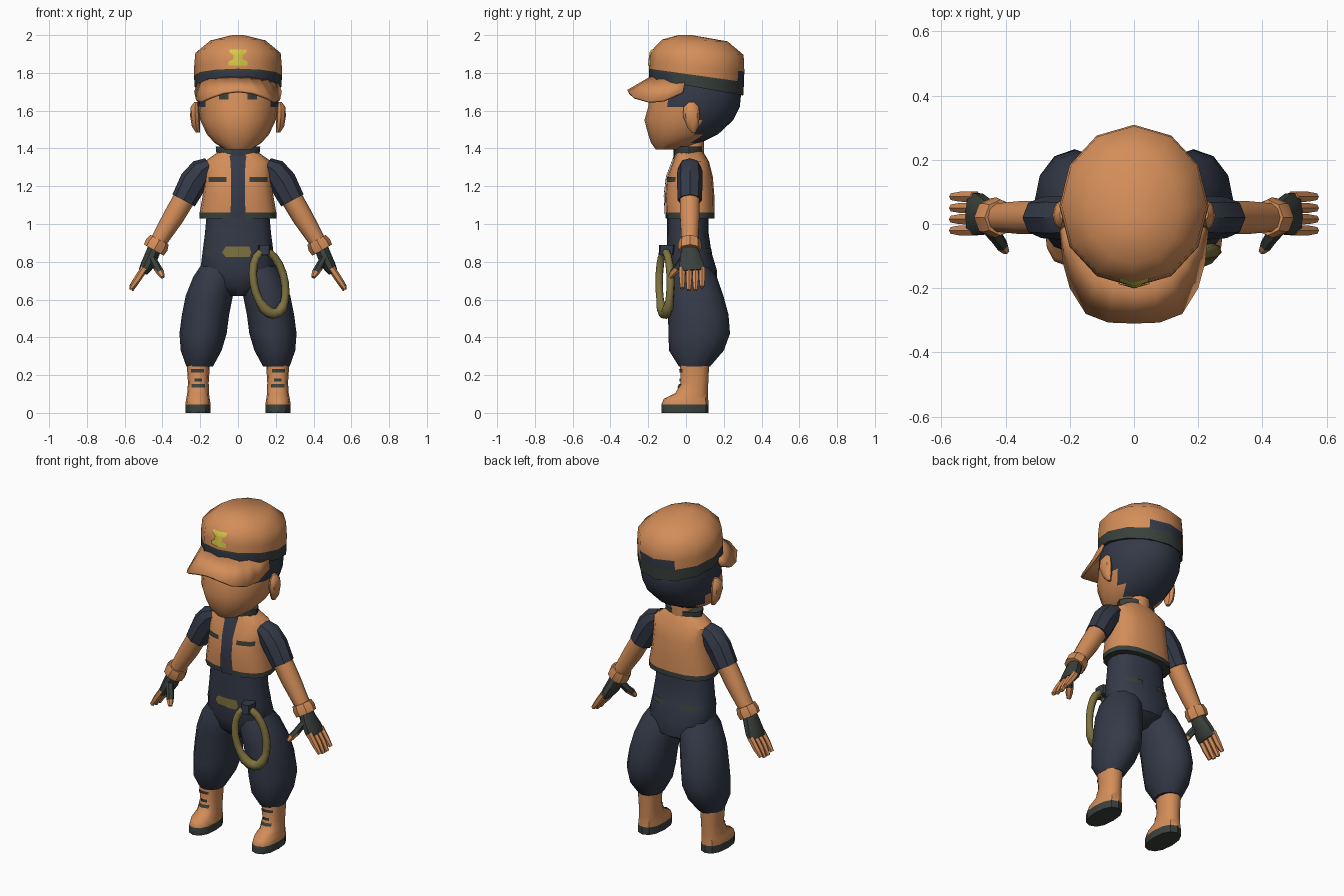
import bpy, bmesh
from math import sin, cos, pi, radians
from mathutils import Vector
from mathutils.bvhtree import BVHTree

if "Cube" in bpy.data.objects:
    bpy.data.objects.remove(bpy.data.objects["Cube"])

# Flat colours
COLOURS = {"tan": (0.66, 0.27, 0.10), "navy": (0.035, 0.042, 0.065),
           "dark_green": (0.042, 0.052, 0.045), "olive": (0.21, 0.17, 0.05),
           "yellow": (0.68, 0.58, 0.06)}
MATS = []
for label, rgb in COLOURS.items():
    m = bpy.data.materials.new(label)
    m.use_nodes = True
    m.diffuse_color = (*rgb, 1)
    m.node_tree.nodes["Principled BSDF"].inputs["Base Color"].default_value = (*rgb, 1)
    MATS.append(m)
TAN, NAVY, GREEN, OLIVE, YELLOW = range(5)


def finish(name, bm, colour, angle=40):
    """Colour is an index, or a rule that takes a face centre."""
    for f in bm.faces:
        f.material_index = colour(f.calc_center_median()) if callable(colour) else colour
    mesh = bpy.data.meshes.new(name)
    bm.to_mesh(mesh)
    bm.free()
    for m in MATS:
        mesh.materials.append(m)
    mesh.shade_smooth()
    mesh.set_sharp_from_angle(angle=radians(angle))
    obj = bpy.data.objects.new(name, mesh)
    bpy.context.collection.objects.link(obj)
    return obj


def loft(name, rings, colour, n=12, p=1.0, flat=True, side=1, angle=40):
    """Rings are (x, y, z, rx, ry[, slope]); flat keeps them level, else they follow the path."""
    bm = bmesh.new()
    centres = [Vector(r[:3]) for r in rings]
    loops = []
    for i, r in enumerate(rings):
        t = Vector((0, 0, 1))
        if not flat:
            t = (centres[min(i + 1, len(rings) - 1)] - centres[max(i - 1, 0)]).normalized()
        u = Vector((0, 1, 0)).cross(t).normalized()
        v = t.cross(u)
        slope = r[5] if len(r) > 5 else 0
        loop = []
        for k in range(n):
            c, s = cos(2 * pi * k / n), sin(2 * pi * k / n)
            a = abs(c) ** p * (1 if c > 0 else -1)
            b = abs(s) ** p * (1 if s > 0 else -1)
            co = centres[i] + u * r[3] * a + v * r[4] * b
            co.z += slope * r[4] * b
            loop.append(bm.verts.new((co.x * side, co.y, co.z)))
        loops.append(loop)
    for a, b in zip(loops, loops[1:]):
        for k in range(n):
            bm.faces.new((a[k], a[(k + 1) % n], b[(k + 1) % n], b[k]))
    bm.faces.new(loops[0])
    bm.faces.new(loops[-1])
    bmesh.ops.recalc_face_normals(bm, faces=bm.faces)
    return finish(name, bm, colour, angle)


def body(name, rows, colour, **kw):
    """Loft from rows of (z, half width, front y, back y[, slope])."""
    return loft(name, [(0, (f + b) / 2, z, w, (b - f) / 2, *s) for z, w, f, b, *s in rows],
                colour, **kw)


def patch(name, target, rows, colour, back=False, cols=6):
    """Thin painted sheet laid on a surface; rows are (z, x0, x1)."""
    tree = BVHTree.FromPolygons([v.co for v in target.data.vertices],
                                [list(p.vertices) for p in target.data.polygons])
    d = 1 if back else -1
    bm = bmesh.new()
    grid = []
    for z, x0, x1 in rows:
        line = []
        for k in range(cols + 1):
            x = x0 + (x1 - x0) * k / cols
            hit = tree.ray_cast(Vector((x, d * 2, z)), Vector((0, -d, 0)))[0]
            line.append(bm.verts.new((x, (hit.y if hit else 0) + d * 0.006, z)))
        grid.append(line)
    for a, b in zip(grid, grid[1:]):
        for k in range(cols):
            f = bm.faces.new((a[k], a[k + 1], b[k + 1], b[k]))
            if back:
                f.normal_flip()
    return finish(name, bm, colour)


# Head with hair at the back
def hair_rule(c):
    hair = c.y > -0.07 if c.z > 1.62 else c.y > 0.05 and c.z > 1.43
    return NAVY if hair else TAN

head = body("head", [(1.395, .07, -.16, -.02), (1.43, .125, -.185, .08), (1.475, .165, -.2, .17),
                     (1.55, .2, -.22, .25), (1.62, .212, -.2, .285), (1.69, .216, -.19, .292),
                     (1.78, .2, -.17, .27)], hair_rule, n=20)
loft("neck", [(0, .04, 1.35, .065, .055), (0, .04, 1.47, .065, .055)], TAN)

# Cap with band and rear opening
def cap_rule(c):
    line = c.z + 0.15 * (c.y - 0.055)
    if line < 1.755:
        return NAVY if c.y < -0.02 else GREEN
    if line < 1.79:
        return GREEN
    return NAVY if line < 1.835 and c.y > 0.25 else TAN

cap = body("cap", [(1.725, .23, -.195, .303, -.18), (1.77, .232, -.196, .306, -.16),
                   (1.787, .232, -.196, .307, -.14), (1.835, .232, -.193, .309, -.11),
                   (1.905, .226, -.186, .305, -.04), (1.972, .145, -.125, .22, -.03),
                   (2.0, .03, -.04, .03)], cap_rule, angle=50)
patch("cap_badge", cap, [(1.84, -.05, .05), (1.86, -.05, .05), (1.873, -.025, .025),
                         (1.895, -.025, .025), (1.908, -.045, .045), (1.925, -.045, .045)], YELLOW)

# Brim swept from the band to a drooping outer edge
edge = [(0, -.31, 1.71), (.08, -.307, 1.70), (.15, -.28, 1.675), (.2, -.2, 1.65),
        (.222, -.12, 1.655), (.232, -.02, 1.7)]
edge = [(-x, y, z) for x, y, z in edge[:0:-1]] + edge
bm = bmesh.new()
pairs = []
for k, e in enumerate(edge):
    a = radians(75) * (k - 5) / 5
    y = .055 - .24 * cos(a)
    inner = bm.verts.new((.222 * sin(a), y, 1.74 - .18 * (y - .055)))
    pairs.append((inner, bm.verts.new(e)))
for (a, b), (c, d) in zip(pairs, pairs[1:]):
    bm.faces.new((a, b, d, c))
brim = finish("cap_brim", bm, TAN)
brim.modifiers.new("thickness", "SOLIDIFY").thickness = 0.015

# Torso, vest and collar
torso = body("torso", [(.62, .05, -.03, .08), (.67, .14, -.08, .16), (.75, .2, -.1, .165),
                       (.85, .188, -.102, .135), (.95, .175, -.1, .12), (1.06, .165, -.1, .12)],
             NAVY, n=16, p=.85)
vest = body("vest", [(1.03, .205, -.105, .152), (1.06, .203, -.107, .152), (1.15, .187, -.112, .15),
                     (1.25, .177, -.1, .142), (1.33, .178, -.07, .122), (1.385, .1, -.05, .09)],
            lambda c: GREEN if c.z < 1.055 else TAN, n=16, p=.8)
collar = body("collar", [(1.33, .11, -.06, .09), (1.41, .118, -.06, .092)], GREEN)
patch("shirt_front", vest, [(1.032, -.04, .04), (1.06, -.04, .04), (1.15, -.036, .036),
                            (1.25, -.036, .036), (1.33, -.04, .04), (1.36, -.045, .045)], NAVY)
patch("collar_opening", collar, [(1.335, -.04, .04), (1.408, -.04, .04)], NAVY)
patch("belt_buckle", torso, [(.825, -.065, .06), (.85, -.085, .07), (.88, -.065, .06)], OLIVE)
patch("belt_side", torso, [(.83, -.172, -.14), (.865, -.172, -.14)], GREEN)

for s, label in ((1, "left"), (-1, "right")):
    def part(name, rings, colour, **kw):
        return loft(label + "_" + name, rings, colour, side=s, **kw)

    def mark(name, target, z0, z1, x0, x1, colour, back=False):
        lo, hi = sorted((x0 * s, x1 * s))
        patch(label + "_" + name, target, [(z0, lo, hi), (z1, lo, hi)], colour, back)

    # Face and clothing details
    part("ear", [(.212, .04, 1.485, .012, .012), (.222, .035, 1.515, .022, .03),
                 (.228, .028, 1.575, .026, .045), (.228, .028, 1.62, .022, .04),
                 (.222, .03, 1.645, .01, .015)], TAN, n=8)
    mark("eye", head, 1.66, 1.69, .05, .1, GREEN)
    mark("vest_pocket", vest, 1.222, 1.248, .06, .155, GREEN)
    mark("belt_back", torso, .84, .87, .05, .15, GREEN, True)

    # Baggy trouser leg
    part("trouser_leg", [(.09, .02, .82, .08, .08), (.122, .033, .72, .115, .13),
                         (.152, .05, .62, .125, .148), (.172, .065, .52, .125, .16),
                         (.185, .07, .42, .125, .163), (.195, .055, .33, .108, .145),
                         (.203, .045, .245, .07, .082)], NAVY)

    # Boot with sole and laces
    boot = part("boot", [(.212, -.005, 0, .067, .125), (.212, -.005, .045, .067, .125),
                         (.212, 0, .075, .062, .117), (.211, .03, .105, .057, .086),
                         (.21, .045, .16, .055, .073), (.21, .045, .27, .062, .078)],
                lambda c: GREEN if c.z < .04 else TAN, p=.85)
    for k, (z, x0, x1) in enumerate(((.135, .175, .245), (.165, .19, .23), (.215, .18, .25))):
        mark("lace_%d" % (k + 1), boot, z, z + .017, x0, x1, GREEN)

    # Arm, sleeve and cuff
    part("sleeve", [(.15, .02, 1.31, .045, .055), (.19, .02, 1.285, .066, .066),
                    (.235, .02, 1.225, .075, .068), (.288, .02, 1.125, .067, .064)],
         NAVY, n=8, flat=False)
    part("forearm", [(.27, .02, 1.16, .058, .055), (.34, .02, 1.04, .056, .054),
                     (.435, .02, .885, .042, .045)], TAN, n=10, flat=False)
    part("cuff", [(.416, .02, .917, .055, .056), (.43, .02, .89, .064, .063),
                  (.446, .02, .862, .06, .06)], TAN, n=8, flat=False)

    # Fingerless glove, fingers and thumb
    part("glove", [(.438, .02, .88, .036, .042), (.458, .022, .83, .037, .055),
                   (.485, .03, .775, .034, .068), (.503, .032, .745, .026, .068)],
         GREEN, n=10, flat=False, p=.85)
    for k in range(4):
        y = -.02 + .035 * k
        drop = (.01, 0, 0, .015)[k]
        part("finger_%d" % (k + 1), [(.495, y, .765, .02, .019), (.535, y, .705, .019, .018),
                                     (.566, y, .65 + drop, .012, .012)], TAN, n=6, flat=False)
    part("thumb", [(.455, -.01, .82, .02, .024), (.425, -.045, .765, .021, .022),
                   (.41, -.068, .742, .02, .02), (.398, -.085, .718, .011, .012)],
         lambda c: GREEN if c.z > .752 else TAN, n=6, flat=False)

# Coiled rope hanging from the belt
curve = bpy.data.curves.new("rope", "CURVE")
curve.dimensions = "3D"
curve.bevel_depth = 0.022
curve.bevel_resolution = 1
spline = curve.splines.new("POLY")
spline.points.add(19)
spline.use_cyclic_u = True
for k, pt in enumerate(spline.points):
    a = 2 * pi * k / 20
    pt.co = (.165 + .083 * cos(a) - .025 * sin(a), -.112 + .03 * cos(a), .69 + .165 * sin(a), 1)
    pt.radius = 1.35 if sin(a) < -.75 else 1
curve.materials.append(MATS[OLIVE])
bpy.context.collection.objects.link(bpy.data.objects.new("rope", curve))
loft("rope_holder", [(.14, -.105, .835, .03, .04), (.14, -.1, .89, .032, .042)], NAVY, n=8, p=.6)
